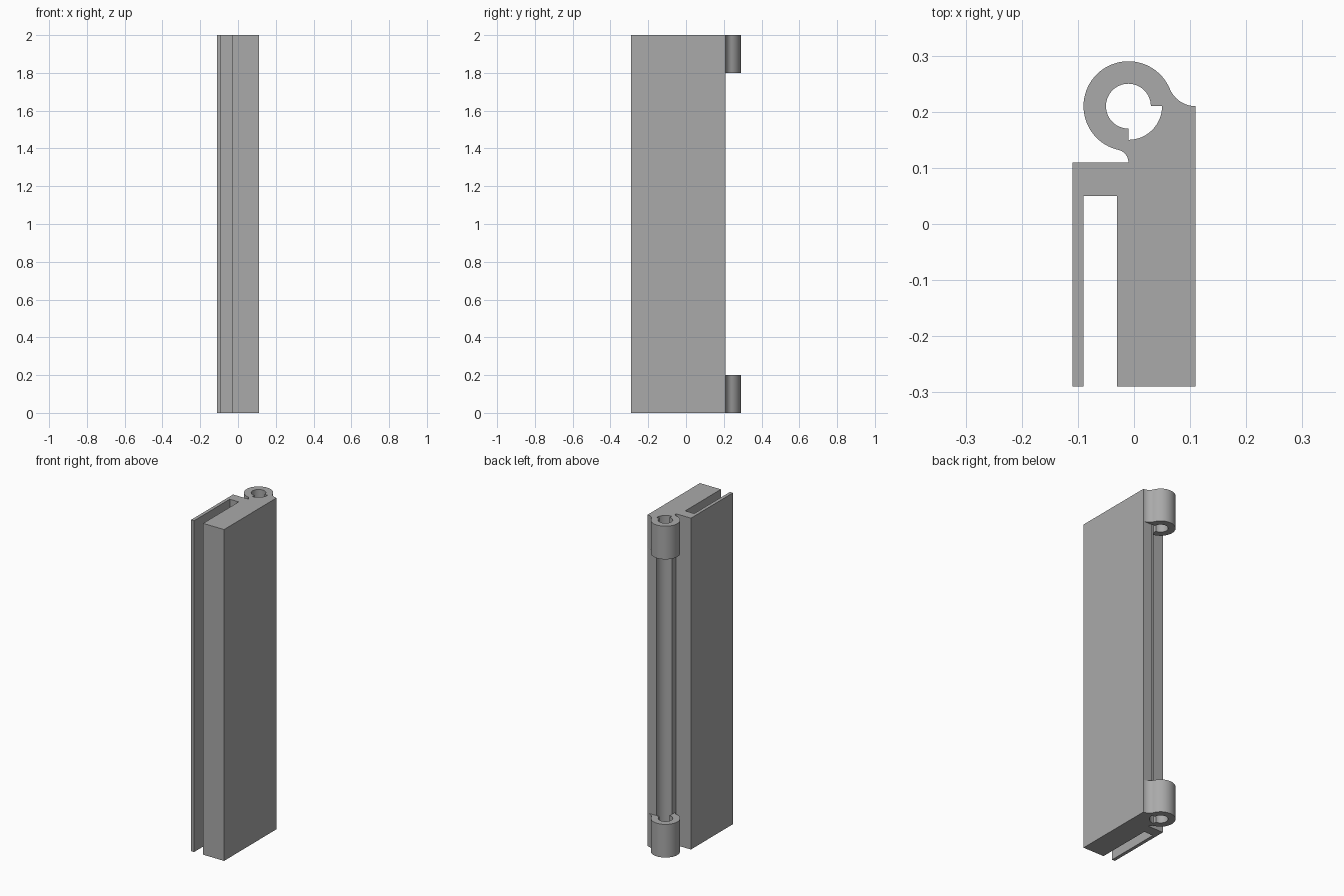
import bpy, bmesh
from math import pi, sin, cos, atan2, hypot

cube = bpy.data.objects.get("Cube")
if cube:
    bpy.data.objects.remove(cube)

HEIGHT, KNUCKLE = 2.0, 0.2
PIN = (-0.01, 0.21)                  # hinge axis
OUTER, BORE, RELIEF = 0.08, 0.04, 0.06

grey = bpy.data.materials.new("plain grey")
grey.use_nodes = True
grey.diffuse_color = (0.4, 0.4, 0.4, 1)
grey.node_tree.nodes["Principled BSDF"].inputs["Base Color"].default_value = (0.4, 0.4, 0.4, 1)


def arc(centre, radius, start, end, steps):
    angles = [start + (end - start) * i / steps for i in range(steps + 1)]
    return [(centre[0] + radius * cos(a), centre[1] + radius * sin(a)) for a in angles]


def extrude(name, outline, bottom, top):
    bm = bmesh.new()
    face = bm.faces.new([bm.verts.new((x, y, bottom)) for x, y in outline])
    grown = bmesh.ops.extrude_face_region(bm, geom=[face])["geom"]
    bmesh.ops.translate(bm, vec=(0, 0, top - bottom),
                        verts=[g for g in grown if isinstance(g, bmesh.types.BMVert)])
    bmesh.ops.recalc_face_normals(bm, faces=bm.faces)
    mesh = bpy.data.meshes.new(name)
    bm.to_mesh(mesh)
    bm.free()
    mesh.materials.append(grey)
    obj = bpy.data.objects.new(name, mesh)
    bpy.context.collection.objects.link(obj)
    return obj


# Slotted leaf with a quarter-round relief along the hinge axis
leaf_outline = [(-0.11, -0.29), (-0.09, -0.29), (-0.09, 0.05), (-0.03, 0.05),
                (-0.03, -0.29), (0.11, -0.29), (0.11, 0.21)]
leaf_outline += arc(PIN, RELIEF, 0, -pi / 2, 16) + [(-0.01, 0.11), (-0.11, 0.11)]
leaf = extrude("hinge_leaf", leaf_outline, 0, HEIGHT)

# Knuckle: three-quarter sleeve blended into the leaf by two concave fillets
wide, narrow = (0.11, 0.26), (-0.0325, 0.11)
a = atan2(wide[1] - PIN[1], wide[0] - PIN[0])
b = atan2(narrow[1] - PIN[1], narrow[0] - PIN[0])
wide_r = hypot(wide[0] - PIN[0], wide[1] - PIN[1]) - OUTER
narrow_r = hypot(narrow[0] - PIN[0], narrow[1] - PIN[1]) - OUTER
knuckle_outline = arc(PIN, OUTER, a, b + 2 * pi, 48)
knuckle_outline += arc(narrow, narrow_r, b + pi, 0, 12)[1:]
knuckle_outline += [(-0.01, 0.15)] + arc(PIN, BORE, 1.5 * pi, 0, 48) + [(0.05, 0.21)]
knuckle_outline += arc(wide, wide_r, -pi / 2, a - pi, 12)[:-1]

# Fuse a knuckle at each end of the leaf
bpy.context.view_layer.objects.active = leaf
leaf.select_set(True)
for name, bottom in (("lower_knuckle", 0), ("upper_knuckle", HEIGHT - KNUCKLE)):
    knuckle = extrude(name, knuckle_outline, bottom, bottom + KNUCKLE)
    union = leaf.modifiers.new(name, "BOOLEAN")
    union.operation, union.solver, union.object = "UNION", "EXACT", knuckle
    bpy.ops.object.modifier_apply(modifier=union.name)
    bpy.data.objects.remove(knuckle)

bpy.ops.object.shade_smooth_by_angle(angle=pi / 6)
